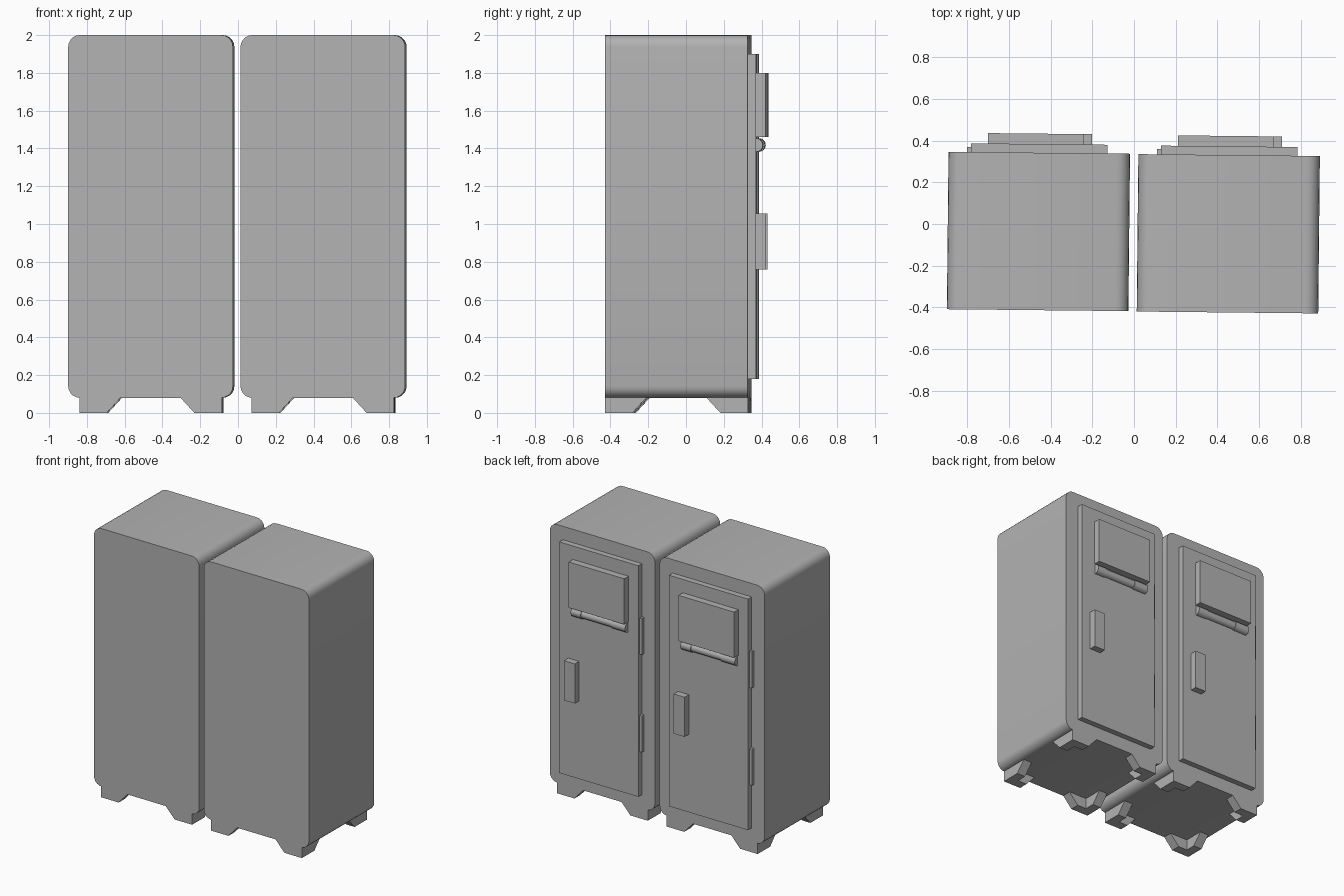
import bpy, bmesh, math
from mathutils import Matrix

cube = bpy.data.objects.get("Cube")
if cube:
    bpy.data.objects.remove(cube, do_unlink=True)

grey = bpy.data.materials.new("cabinet_grey")
grey.use_nodes = True
COLOUR = (0.45, 0.45, 0.45, 1)
grey.diffuse_color = COLOUR
grey.node_tree.nodes["Principled BSDF"].inputs["Base Color"].default_value = COLOUR


def finish(bm, name, place):
    bmesh.ops.recalc_face_normals(bm, faces=bm.faces)
    mesh = bpy.data.meshes.new(name)
    bm.to_mesh(mesh)
    bm.free()
    mesh.materials.append(grey)
    obj = bpy.data.objects.new(name, mesh)
    bpy.context.collection.objects.link(obj)
    obj.matrix_world = place
    return obj


def smooth(obj):
    bpy.ops.object.select_all(action='DESELECT')
    obj.select_set(True)
    bpy.context.view_layer.objects.active = obj
    bpy.ops.object.shade_smooth_by_angle(angle=math.radians(35))


def loft(name, lower, upper, place):
    """Solid between two matching loops of points."""
    bm = bmesh.new()
    a = [bm.verts.new(p) for p in lower]
    b = [bm.verts.new(p) for p in upper]
    bm.faces.new(a)
    bm.faces.new(b)
    for i in range(len(a)):
        j = (i + 1) % len(a)
        bm.faces.new((a[i], a[j], b[j], b[i]))
    return finish(bm, name, place)


def box(name, x, y, z, place):
    def ring(h):
        return [(x[0], y[0], h), (x[1], y[0], h), (x[1], y[1], h), (x[0], y[1], h)]
    return loft(name, ring(z[0]), ring(z[1]), place)


def rod(name, x0, x1, y, z, r, place):
    def ring(x):
        return [(x, y + r * math.cos(k * math.tau / 16), z + r * math.sin(k * math.tau / 16))
                for k in range(16)]
    smooth(loft(name, ring(x0), ring(x1), place))


W, D, R = 0.436, 0.378, 0.062     # half width, half depth, corner radius
BASE, TOP = 0.08, 2.0


def body(name, place):
    """Rounded rectangle pushed from front to back."""
    outline = []
    corners = ((W - R, TOP - R), (R - W, TOP - R), (R - W, BASE + R), (W - R, BASE + R))
    for q, (cx, cz) in enumerate(corners):
        for s in range(6):
            t = (q + s / 5) * math.pi / 2
            outline.append((cx + R * math.cos(t), cz + R * math.sin(t)))
    smooth(loft(name, [(x, -D, z) for x, z in outline],
                [(x, D, z) for x, z in outline], place))


def foot(name, sx, sy, place):
    """L-shaped corner bracket whose arms widen upward."""
    def ring(arm, t, z):
        pts = [(0, 0), (arm, 0), (arm, t), (t, t), (t, arm), (0, arm)]
        return [(sx * (W - R + 0.003 - u), sy * (D - v), z) for u, v in pts]
    loft(name, ring(0.145, 0.07, 0), ring(0.22, 0.07, BASE + 0.002), place)


def cabinet(side, cx, cy):
    place = Matrix.Translation((cx, cy, 0)) @ Matrix.Rotation(math.radians(-0.6), 4, 'Z')
    body(side + "_cabinet_body", place)
    for sx in (-1, 1):
        for sy in (-1, 1):
            foot(f"{side}_foot_{'back' if sy > 0 else 'front'}_{'left' if sx > 0 else 'right'}",
                 sx, sy, place)

    # Door with hatch and handle on the back
    door = D + 0.042
    box(side + "_door", (-0.328, 0.328), (D - 0.01, door), (0.18, 1.9), place)
    box(side + "_hatch", (-0.247, 0.213), (door - 0.01, 0.47), (1.46, 1.8), place)
    box(side + "_handle", (0.163, 0.253), (door - 0.01, 0.47), (0.76, 1.055), place)

    # Hatch hinge barrel in three knuckles
    for i, (x0, x1, r) in enumerate(((-0.242, -0.125, 0.036), (-0.125, 0.125, 0.031),
                                     (0.125, 0.208, 0.036))):
        rod(f"{side}_hatch_knuckle_{i + 1}", x0, x1, door, 1.418, r, place)

    # Door hinges
    for label, z in (("lower", (0.51, 0.78)), ("upper", (1.235, 1.505))):
        box(f"{side}_{label}_hinge", (-0.347, -0.32), (D - 0.01, D + 0.025), z, place)


cabinet("right", -0.459, -0.036)
cabinet("left", 0.453, -0.047)
